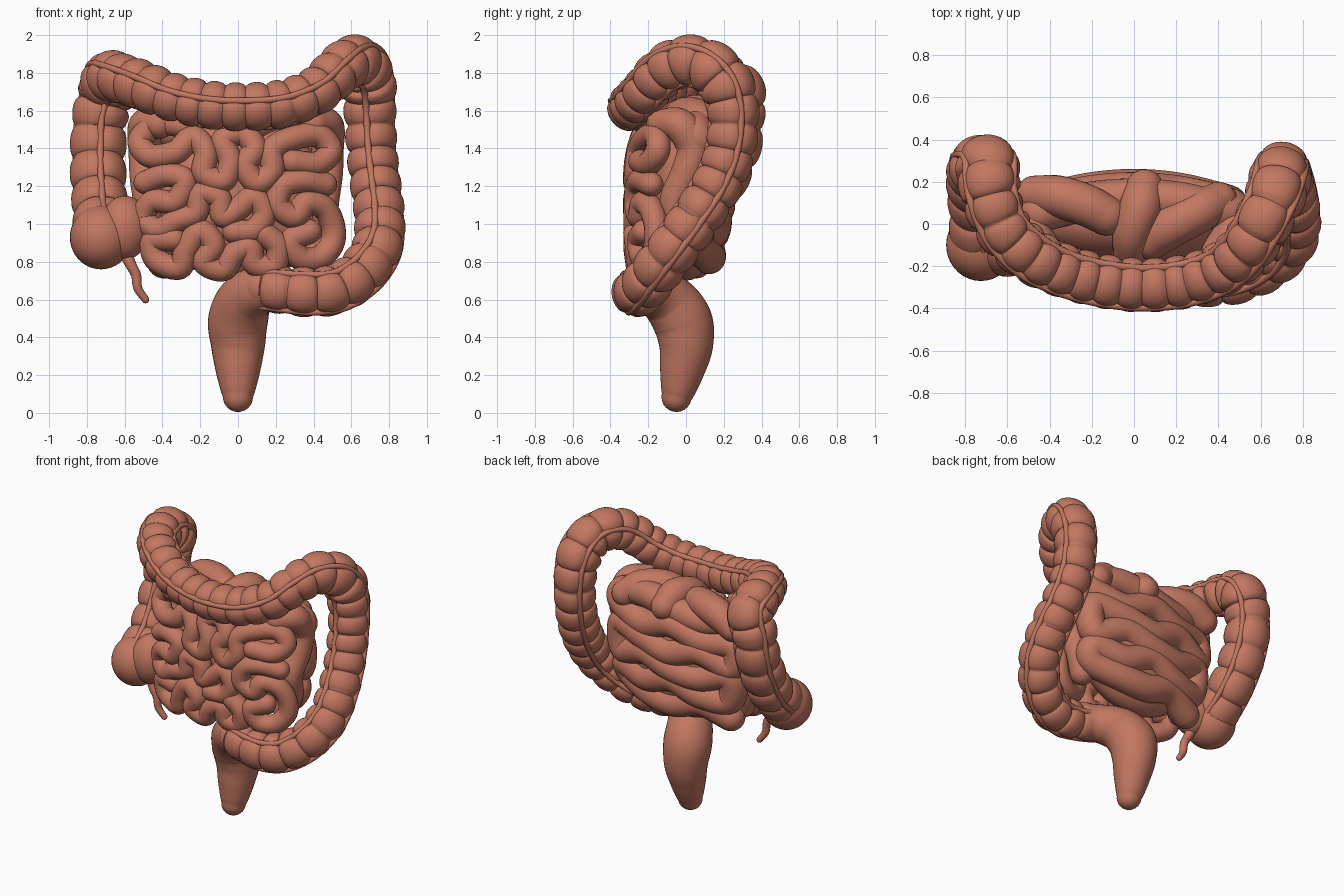
import bpy, bmesh, math
from mathutils import Vector

cube = bpy.data.objects.get("Cube")
if cube:
    bpy.data.objects.remove(cube, do_unlink=True)

tissue = bpy.data.materials.new("reddish_tissue")
tissue.use_nodes = True
tissue.diffuse_color = (0.54, 0.185, 0.12, 1)
tissue.node_tree.nodes["Principled BSDF"].inputs["Base Color"].default_value = tissue.diffuse_color


def finish(obj, name):
    """Name, colour and smooth an object."""
    obj.name = obj.data.name = name
    obj.data.materials.append(tissue)
    bpy.ops.object.select_all(action="DESELECT")
    obj.select_set(True)
    bpy.context.view_layer.objects.active = obj
    bpy.ops.object.shade_smooth_by_angle(angle=math.radians(50))


def spline(points, steps):
    """Smooth curve through (x, y, z, radius) rows in hundredths of a unit."""
    pts = [Vector(p) * 0.01 for p in points]
    pts = [2 * pts[0] - pts[1]] + pts + [2 * pts[-1] - pts[-2]]
    out = []
    for a, b, c, d in zip(pts, pts[1:], pts[2:], pts[3:]):
        for k in range(steps):
            t = k / steps
            out.append(b + (c - a) * t / 2 + (2 * a - 5 * b + 4 * c - d) * t * t / 2
                       + (3 * b - a - 3 * c + d) * t ** 3 / 2)
    return out + [pts[-2]]


def frames(path, start):
    """Tangent, normal and binormal carried along the path without twisting."""
    result, normal = [], Vector(start)
    for i in range(len(path)):
        t = (path[min(i + 1, len(path) - 1)] - path[max(i - 1, 0)]).to_3d().normalized()
        normal = (normal - t * normal.dot(t)).normalized()
        result.append((t, normal, t.cross(normal)))
    return result


def skin(name, path, sides=20, start=(0.3, -0.8, 0.52), shape=None):
    """Tube with rounded ends; shape(i, angle) scales the radius."""
    fr = frames(path, start)
    last = len(path) - 1
    stations = [(i, 0, 1) for i in range(len(path))]
    for k in range(1, 7):
        a = k * math.pi / 12.2
        stations.insert(0, (0, -math.sin(a), math.cos(a)))
        stations.append((last, math.sin(a), math.cos(a)))
    bm = bmesh.new()
    rings = []
    for i, push, shrink in stations:
        t, n, b = fr[i]
        centre, r = path[i].to_3d(), path[i].w
        ring = []
        for k in range(sides):
            a = math.tau * k / sides
            scale = shape(i, a) if shape else 1
            ring.append(bm.verts.new(centre + t * push * r
                                     + (n * math.cos(a) + b * math.sin(a)) * r * shrink * scale))
        rings.append(ring)
    for p, q in zip(rings, rings[1:]):
        for k in range(sides):
            m = (k + 1) % sides
            bm.faces.new((p[k], p[m], q[m], q[k]))
    bm.faces.new(rings[0][::-1])
    bm.faces.new(rings[-1])
    mesh = bpy.data.meshes.new(name)
    bm.to_mesh(mesh)
    bm.free()
    obj = bpy.data.objects.new(name, mesh)
    bpy.context.collection.objects.link(obj)
    finish(obj, name)


def ball(name, centre, radii):
    bpy.ops.mesh.primitive_uv_sphere_add(segments=36, ring_count=20, radius=1, location=centre)
    obj = bpy.context.object
    obj.scale = radii
    finish(obj, name)


# Large bowel: ascending, across the front, descending, then the lower bend
colon_points = [
    (-72, -8, 95, 15), (-73, 7, 108, 14.5), (-74, 18, 124, 14.5), (-74, 25, 141, 14.5),
    (-73, 27, 157, 14.5), (-69, 26, 171, 15), (-68, 14, 177.5, 14), (-62, -2, 177, 13),
    (-50, -14, 173, 13), (-34, -22, 167, 12.5), (-15, -27, 163, 12.5), (5, -29, 162, 12.5),
    (25, -27, 164, 12.5), (42, -21, 171, 12.5), (53, -12, 181, 13), (60, -1, 186, 13.5),
    (66, 11, 184, 14), (69, 21, 174, 14.5), (70, 25, 158, 13.5), (71, 23, 138, 13.2),
    (73, 16, 120, 13.2), (75, 5, 103, 13.2), (74, -6, 88, 13.2), (66, -16, 75, 13.2),
    (53, -23, 66, 13), (39, -26, 64, 13), (25, -25, 65, 12.5), (14, -22, 66, 12)]
STEPS = 22
colon = spline(colon_points, STEPS)
front_side = (math.cos(math.radians(85)), -math.sin(math.radians(85)), 0)

# Running count of pouches along the bowel
phase = [0.0]
for i in range(1, len(colon)):
    u = i / STEPS
    spacing = 0.17 if u < 4 else 0.115 if u < 15 else 0.135
    phase.append(phase[-1] + (colon[i] - colon[i - 1]).to_3d().length / spacing)


def band_angle(i, band):
    turn = min(max((i / STEPS - 4) / 5, 0), 1)
    return math.radians(120 * band + 11 * turn)


def pouches(i, a):
    p = phase[i] % 1
    bulge = math.sqrt(max(0, 1 - (2 * p - 1) ** 2))
    groove = 0
    for band in range(3):
        away = math.remainder(a - band_angle(i, band), math.tau)
        groove += math.exp(-(away / 0.22) ** 2)
    return 0.82 + 0.22 * bulge - 0.08 * groove


skin("large_bowel", colon, 40, front_side, pouches)

# Three muscle bands lying in the grooves
colon_frames = frames(colon, front_side)
for band in range(3):
    strip = []
    for i in range(0, len(colon), 3):
        t, n, b = colon_frames[i]
        a = band_angle(i, band)
        spot = colon[i].to_3d() + (n * math.cos(a) + b * math.sin(a)) * colon[i].w * 0.89
        strip.append(Vector((*spot, 0.018)))
    skin("muscle_band_%d" % (band + 1), strip, 10)

# Pouch at the start of the large bowel, with its thin tail
ball("blind_pouch", (-0.725, -0.1, 0.93), (0.165, 0.17, 0.17))
ball("blind_pouch_bulge", (-0.6, -0.12, 0.98), (0.13, 0.13, 0.17))
skin("thin_tail", spline([(-60, -12, 86, 4), (-57, -14, 79, 3), (-54, -14, 73, 2.7), (-53, -14, 66, 2.4),
                          (-49, -13, 60, 2)], 8), 14)

# Smooth end section
skin("end_section", spline([(25, -25, 65, 11.5), (13, -19, 65, 12.5), (4, -10, 60, 14.5), (0, -2, 49, 15.8),
                            (0, 0, 36, 14.4), (0, -2, 23, 12), (0, -4, 13, 9.5), (0, -5, 8.5, 8)], 10), 32)

# Solid core behind the small coils
ball("coil_core", (0, 0, 1.14), (0.47, 0.21, 0.44))


def front_coil(name, points, r):
    """Thin winding tube laid over the bulging front of the mass."""
    rows = []
    for x, z in points:
        y = -27 + 11 * (abs(x) / 50) ** 3 + 5 * (abs(z - 108) / 40) ** 4
        rows.append((x, y, z, r))
    skin(name, spline(rows, 8), 18)


front_coil("upper_front_coil", [
    (-28, 152), (-42, 153), (-52, 144), (-46, 136), (-33, 138), (-24, 146), (-17, 138), (-18, 127),
    (-8, 123), (-4, 133), (-8, 144), (2, 148), (9, 140), (4, 131), (10, 122), (18, 128), (18, 139),
    (28, 145), (42, 147), (49, 139), (42, 132), (29, 133)], 6.5)
front_coil("middle_front_coil", [
    (-49, 122), (-38, 126), (-28, 123), (-33, 112), (-45, 112), (-50, 103), (-42, 97), (-32, 102),
    (-22, 106), (-20, 116), (-10, 114), (-8, 104), (0, 108), (8, 114), (14, 106), (9, 97), (-2, 96)], 6.3)
front_coil("lower_front_coil", [
    (-34, 92), (-45, 91), (-43, 81), (-31, 77), (-27, 87), (-20, 96), (-13, 89), (-18, 80), (-8, 76),
    (-2, 84), (6, 88), (9, 79), (19, 78), (21, 88), (14, 95)], 6.5)
front_coil("side_front_coil", [
    (46, 121), (34, 123), (24, 120), (21, 110), (30, 104), (36, 111), (45, 109), (50, 100), (50, 90),
    (43, 82), (33, 82), (28, 91), (38, 96)], 6.5)

# Thick coils winding down the rounded back
back = []
for row in range(6):
    z = 150 - 13 * row
    width = 45 - 1.2 * row
    for step in (-1, -0.5, 0, 0.5, 1):
        x = width * step * (-1) ** row
        y = 17 - 7 * step * step - 6 * ((z - 118) / 36) ** 2
        back.append((x, y, z + 4 * math.sin(x / 9 + row * 2) + 0.06 * x, 9.3))
skin("back_coil", spline(back, 8), 22)

# Thick coils on the top and the two sides
skin("top_coil_right", spline([(-47, 14, 149, 9), (-36, 13, 155, 10), (-23, 9, 157, 10), (-13, 4, 156, 9.5)], 8), 22)
skin("top_coil_middle", spline([(5, 17, 152, 9), (3, 8, 158, 10), (-1, -4, 157, 9), (-2, -14, 149, 8)], 8), 22)
skin("top_coil_left", spline([(40, 11, 150, 9), (31, 6, 156, 10), (18, -1, 157, 10), (8, -8, 152, 9)], 8), 22)
for side, label in ((47, "left"), (-49, "right")):
    skin("side_coil_" + label, spline([(0.85 * side, -13, 153, 8), (side, -3, 152, 9), (side, 4, 140, 9),
                                       (side, 0, 126, 8.5), (0.97 * side, -6, 112, 8),
                                       (0.94 * side, -3, 98, 8), (0.86 * side, -4, 86, 8)], 8), 22)
